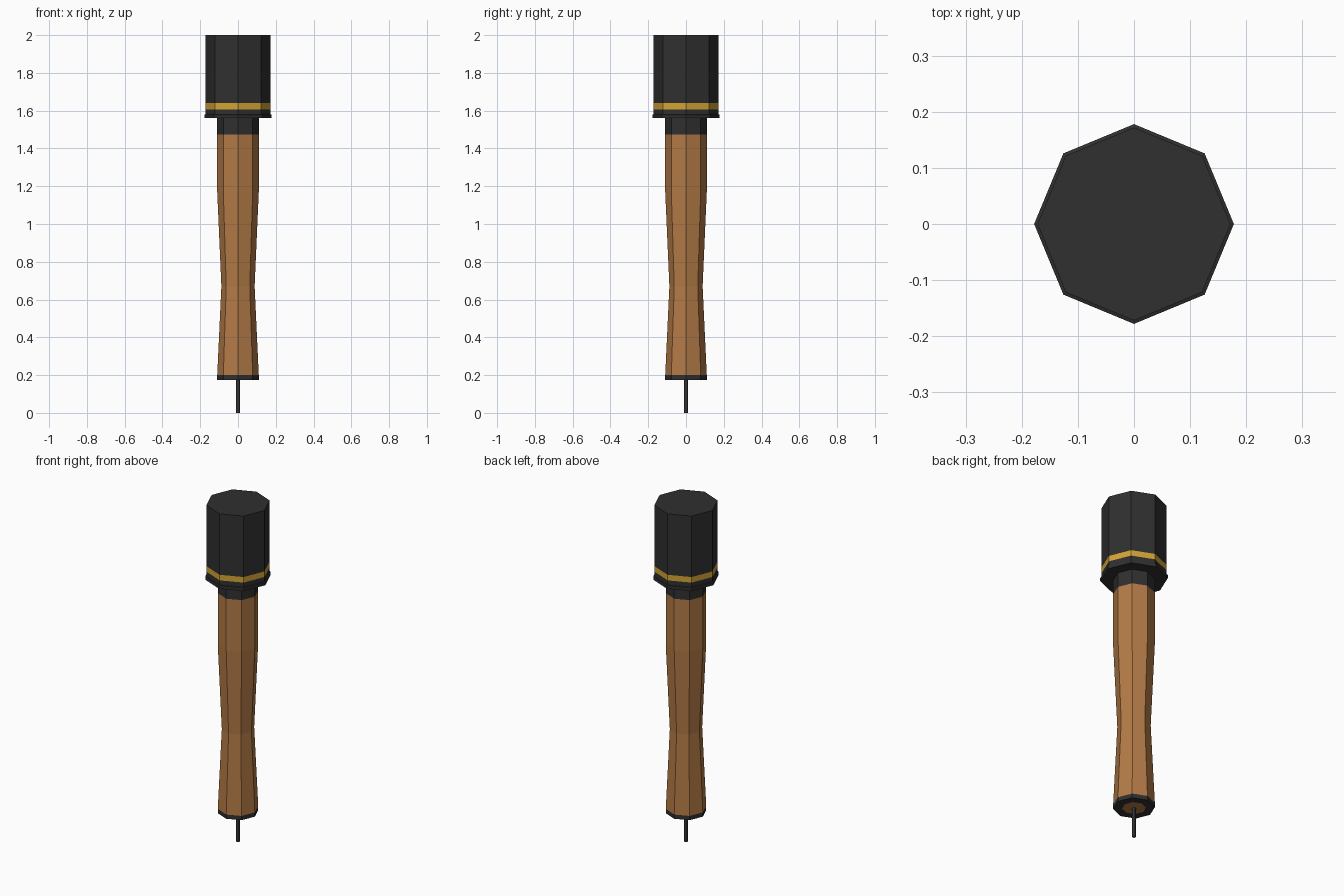
import bpy, bmesh, math

if "Cube" in bpy.data.objects:
    bpy.data.objects.remove(bpy.data.objects["Cube"])

def material(name, rgb):
    m = bpy.data.materials.new(name)
    m.diffuse_color = (*rgb, 1)
    m.use_nodes = True
    m.node_tree.nodes["Principled BSDF"].inputs["Base Color"].default_value = m.diffuse_color
    return m

black = material("black metal", (0.029, 0.029, 0.029))
wood = material("warm wood", (0.45, 0.195, 0.062))
gold = material("gold paint", (0.66, 0.37, 0.036))
grey = material("dark grey pin", (0.06, 0.06, 0.062))

def lathe(name, profile, mats, rule=None, sides=8):
    """Flat-sided turned part from (radius, z) points, capped at both ends."""
    bm = bmesh.new()
    rings = [[bm.verts.new((r * math.cos(2 * math.pi * i / sides),
                            r * math.sin(2 * math.pi * i / sides), z))
              for i in range(sides)] for r, z in profile]
    for a, b in zip(rings, rings[1:]):
        for i in range(sides):
            j = (i + 1) % sides
            bm.faces.new((a[i], a[j], b[j], b[i]))
    bm.faces.new(rings[0][::-1])
    bm.faces.new(rings[-1])
    bmesh.ops.recalc_face_normals(bm, faces=bm.faces)
    if rule:
        for f in bm.faces:
            f.material_index = rule(f.calc_center_median(), f)
    me = bpy.data.meshes.new(name)
    bm.to_mesh(me)
    bm.free()
    for m in mats:
        me.materials.append(m)
    ob = bpy.data.objects.new(name, me)
    bpy.context.collection.objects.link(ob)
    return ob

# Handle: waisted wood with dark collar above and dark end ring below
lathe("handle",
      [(0.063, 0.175), (0.11, 0.175), (0.11, 0.198), (0.11, 0.2), (0.088, 0.67),
       (0.11, 1.17), (0.11, 1.475), (0.11, 1.565)],
      [wood, black],
      lambda c, f: int(c.z > 1.475 or (c.z < 0.2 and len(f.verts) == 4)))

# Head: canister with a lipped base and a painted gold band
lathe("head",
      [(0.178, 1.56), (0.178, 1.578), (0.172, 1.58), (0.172, 1.607),
       (0.172, 1.64), (0.172, 2.0)],
      [black, gold],
      lambda c, f: int(1.61 < c.z < 1.635))

# Pull pin hanging out of the end of the handle
lathe("pull_pin", [(0.01, 0.0), (0.01, 0.18)], [grey])
